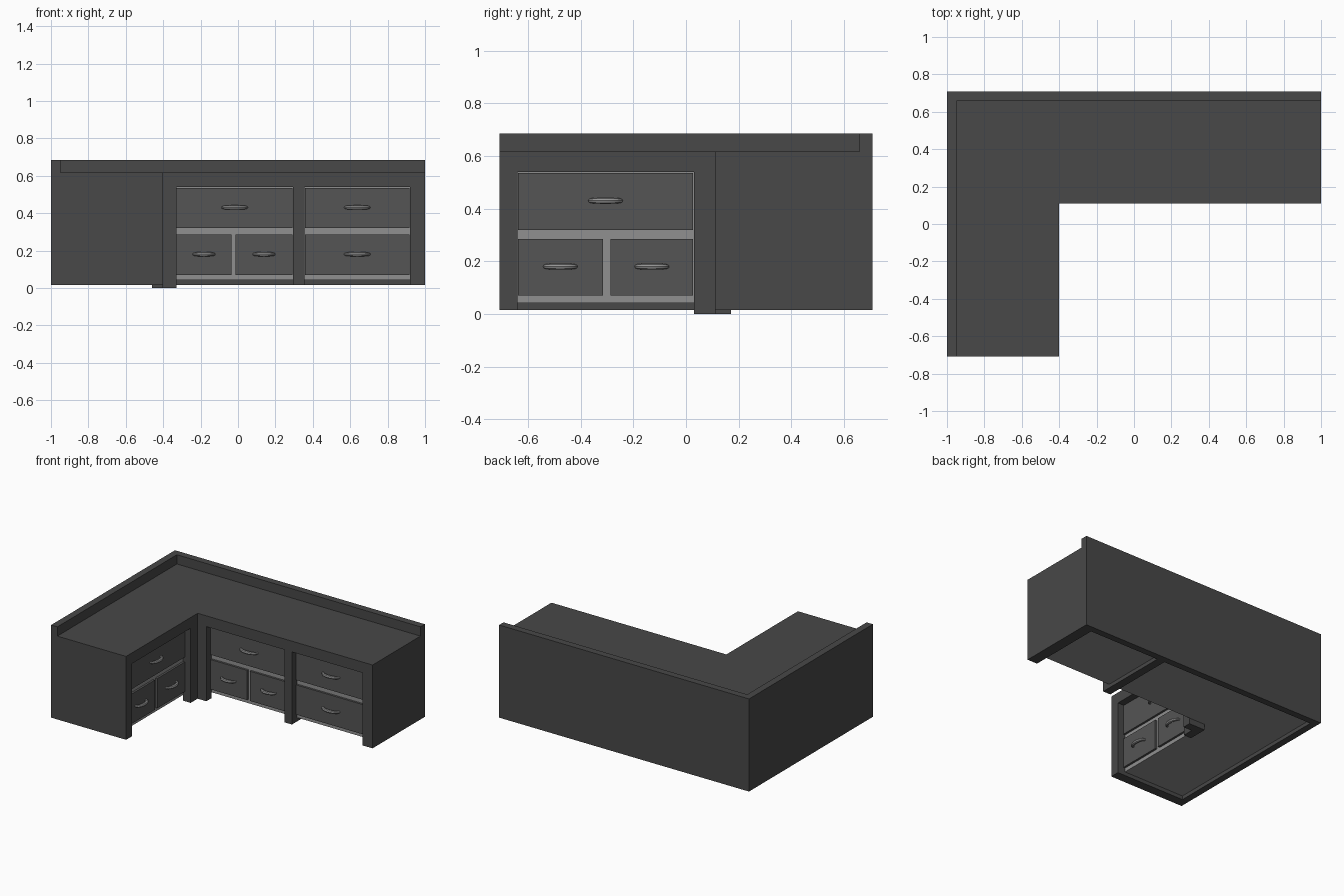
import bpy, bmesh, math

if "Cube" in bpy.data.objects:
    bpy.data.objects.remove(bpy.data.objects["Cube"])


def material(name, v):
    m = bpy.data.materials.new(name)
    m.diffuse_color = (v, v, v, 1)
    m.use_nodes = True
    m.node_tree.nodes["Principled BSDF"].inputs["Base Color"].default_value = m.diffuse_color
    return m


DARK = material("dark_frame", 0.065)
FRONT = material("drawer_grey", 0.09)
LIGHT = material("light_carcass", 0.28)
METAL = material("metal", 0.3)


def prism(name, pts, z0, z1, mat=None):
    """Extrude a plan outline from z0 to z1."""
    bm = bmesh.new()
    f = bm.faces.new([bm.verts.new((x, y, z0)) for x, y in pts])
    r = bmesh.ops.extrude_face_region(bm, geom=[f])
    for v in r["geom"]:
        if isinstance(v, bmesh.types.BMVert):
            v.co.z = z1
    bmesh.ops.recalc_face_normals(bm, faces=bm.faces)
    me = bpy.data.meshes.new(name)
    bm.to_mesh(me)
    bm.free()
    ob = bpy.data.objects.new(name, me)
    bpy.context.collection.objects.link(ob)
    if mat:
        me.materials.append(mat)
    return ob


def rect(x0, x1, y0, y1):
    return [(x0, y0), (x1, y0), (x1, y1), (x0, y1)]


def cut(ob, cutter):
    m = ob.modifiers.new("cut", "BOOLEAN")
    m.operation, m.solver, m.object = "DIFFERENCE", "EXACT", cutter
    bpy.context.view_layer.objects.active = ob
    bpy.ops.object.modifier_apply(modifier=m.name)
    bpy.data.objects.remove(cutter)


# L-shaped counter body; raised splash rim and hollow bays are cut out
body = prism("counter_body", [(-1, -.708), (-.4, -.708), (-.4, .11), (1, .11), (1, .708), (-1, .708)],
             .015, .685, DARK)
cut(body, prism("top_cutter", rect(-.95, 1.1, -.8, .658), .618, .8))
cut(body, prism("corner_bay_cutter", [
    (-.95, -.64), (-.39, -.64), (-.39, .03), (-.46, .03), (-.46, .17), (-.33, .17),
    (-.33, .10), (.295, .10), (.295, .66), (-.95, .66)], -.1, .54))
cut(body, prism("right_bay_cutter", rect(.355, .92, .05, .66), -.1, .54))

# Corner post foot reaching the floor
prism("corner_foot", [(-.46, .03), (-.4, .03), (-.4, .11), (-.33, .11), (-.33, .17), (-.46, .17)],
      0, .015, DARK)

# Light carcasses behind the drawer fronts
prism("corner_carcass", [(-.95, -.64), (-.46, -.64), (-.46, .17), (.295, .17), (.295, .66), (-.95, .66)],
      .042, .54, LIGHT)
prism("right_carcass", rect(.355, .92, .17, .66), .042, .54, LIGHT)


def handle(name, u, z, width, side):
    """Tapered bow handle on a drawer front."""
    cu = bpy.data.curves.new(name, "CURVE")
    cu.dimensions = "3D"
    cu.bevel_depth, cu.bevel_resolution, cu.use_fill_caps = .012, 2, True
    n = 12
    sp = cu.splines.new("POLY")
    sp.points.add(n)
    for i, p in enumerate(sp.points):
        a = math.pi * i / n
        s = u - math.cos(a) * (width / 2 - .006)
        d = .047 - .032 * math.sin(a)
        p.co = (-.4 - d, s, z, 1) if side else (s, .11 + d, z, 1)
        p.radius = .6 + .4 * math.sin(a)
    cu.materials.append(METAL)
    ob = bpy.data.objects.new(name, cu)
    bpy.context.collection.objects.link(ob)
    bpy.ops.object.select_all(action="DESELECT")
    ob.select_set(True)
    bpy.context.view_layer.objects.active = ob
    bpy.ops.object.convert(target="MESH")
    bpy.ops.object.shade_smooth_by_angle()


def drawer(name, u0, u1, z0, z1, width, side=False):
    """Recessed drawer front with handle; side=True is the left leg."""
    pts = rect(-.48, -.445, u0, u1) if side else rect(u0, u1, .155, .19)
    prism(name + "_drawer", pts, z0, z1, FRONT)
    handle(name + "_handle", (u0 + u1) / 2, (z0 + z1) / 2 + .003, width, side)


LOW, HIGH = (.07, .285), (.32, .535)
drawer("middle_upper", -.328, .292, *HIGH, .14)
drawer("middle_lower_left", -.328, -.036, *LOW, .12)
drawer("middle_lower_right", -.014, .292, *LOW, .12)
drawer("right_upper", .357, .918, *HIGH, .14)
drawer("right_lower", .357, .918, *LOW, .14)
drawer("left_upper", -.638, .027, *HIGH, .13, True)
drawer("left_lower_front", -.638, -.316, *LOW, .13, True)
drawer("left_lower_back", -.286, .027, *LOW, .13, True)
